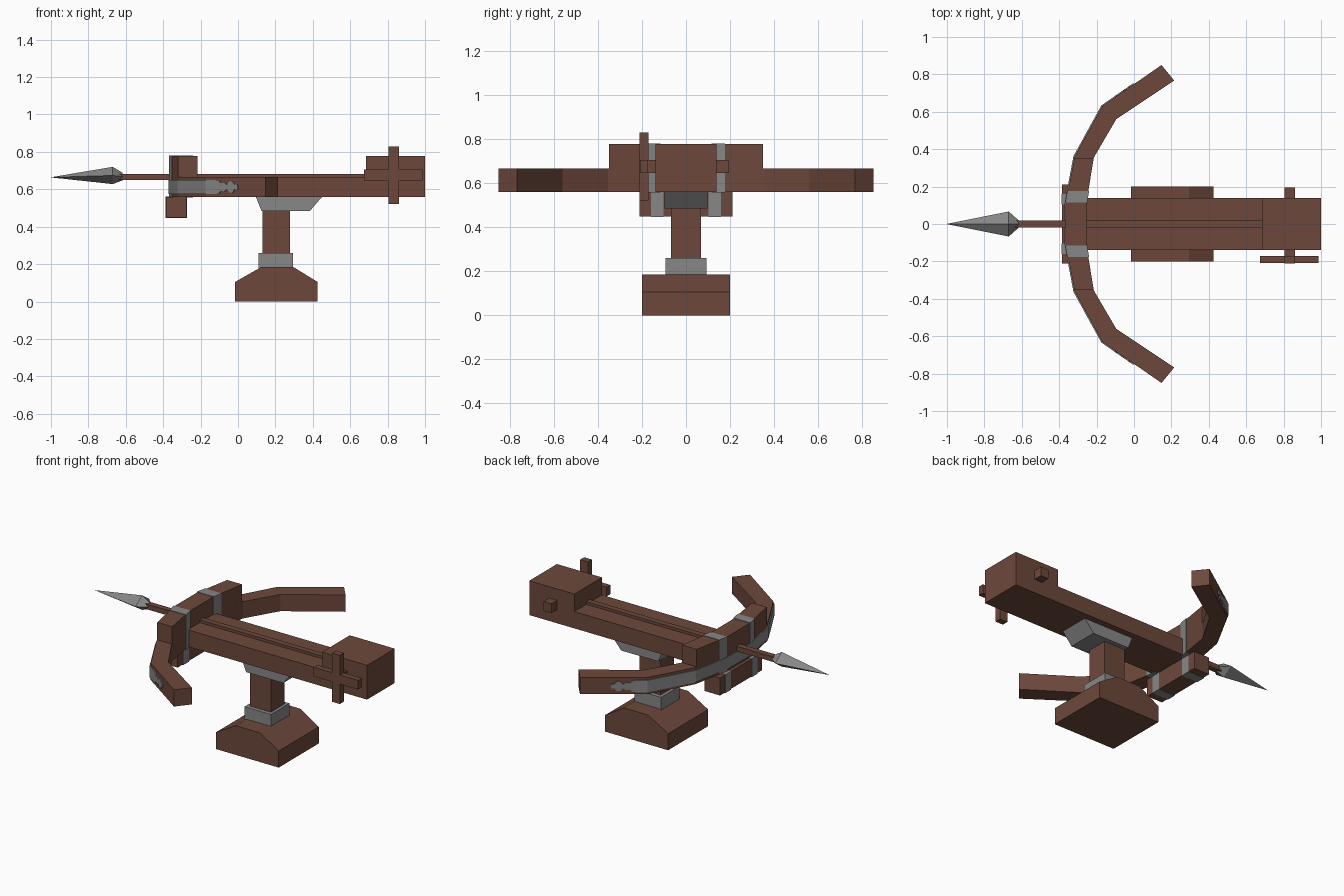
import bpy, bmesh
from mathutils import Vector

old = bpy.data.objects.get("Cube")
if old:
    bpy.data.objects.remove(old, do_unlink=True)


def material(name, rgb):
    m = bpy.data.materials.new(name)
    m.use_nodes = True
    col = (*rgb, 1)
    m.diffuse_color = col
    bsdf = m.node_tree.nodes["Principled BSDF"]
    bsdf.inputs["Base Color"].default_value = col
    bsdf.inputs["Roughness"].default_value = 0.8
    return m


WOOD = material("brown wood", (0.152, 0.064, 0.044))
METAL = material("grey metal", (0.242, 0.242, 0.242))


def loft(name, sections, mat):
    """Join a row of four-point sections into a closed solid."""
    bm = bmesh.new()
    rings = [[bm.verts.new(p) for p in s] for s in sections]
    for a, b in zip(rings, rings[1:]):
        for i in range(4):
            j = (i + 1) % 4
            bm.faces.new((a[i], a[j], b[j], b[i]))
    bm.faces.new(rings[0])
    bm.faces.new(rings[-1])
    bmesh.ops.remove_doubles(bm, verts=bm.verts, dist=1e-5)
    bmesh.ops.recalc_face_normals(bm, faces=bm.faces)
    me = bpy.data.meshes.new(name)
    bm.to_mesh(me)
    bm.free()
    me.materials.append(mat)
    ob = bpy.data.objects.new(name, me)
    bpy.context.collection.objects.link(ob)
    return ob


def rect(x0, x1, y0, y1, z):
    return [(x0, y0, z), (x1, y0, z), (x1, y1, z), (x0, y1, z)]


def box(name, x, y, z, mat):
    return loft(name, [rect(*x, *y, z[0]), rect(*x, *y, z[1])], mat)


def strip(name, outer, inner, z, mat):
    """Bent bar following two plan outlines, mirrored across y = 0."""
    def both(pts):
        return [(x, -y) for x, y in reversed(pts)] + list(pts)
    secs = [[(*o, z[0]), (*i, z[0]), (*i, z[1]), (*o, z[1])]
            for o, i in zip(both(outer), both(inner))]
    return loft(name, secs, mat)


# Stand
loft("base", [rect(-0.015, 0.425, -0.2, 0.2, 0), rect(-0.015, 0.425, -0.2, 0.2, 0.105),
              rect(0.125, 0.295, -0.2, 0.2, 0.185)], WOOD)
box("post_collar", (0.11, 0.295), (-0.093, 0.093), (0.18, 0.26), METAL)
box("post", (0.13, 0.277), (-0.068, 0.068), (0.2, 0.5), WOOD)
loft("stock_bracket", [rect(0.125, 0.385, -0.098, 0.098, 0.485),
                       rect(0.095, 0.45, -0.098, 0.098, 0.56)], METAL)

# Stock and rear block
box("stock", (-0.3, 0.69), (-0.138, 0.138), (0.56, 0.666), WOOD)
box("rear_block", (0.685, 1.0), (-0.138, 0.138), (0.56, 0.777), WOOD)

# Crank
box("crank_axle", (0.805, 0.86), (-0.18, 0.195), (0.647, 0.705), WOOD)
box("crank_upright", (0.805, 0.86), (-0.21, -0.17), (0.522, 0.83), WOOD)
box("crank_crossbar", (0.675, 0.987), (-0.208, -0.172), (0.647, 0.705), WOOD)

# Bow limbs with the thicker grip on top
OUTER = [(-0.365, 0.11), (-0.318, 0.36), (-0.17, 0.63), (0.147, 0.85)]
INNER = [(-0.255, 0.11), (-0.215, 0.355), (-0.095, 0.56), (0.215, 0.767)]
strip("bow_limbs", OUTER, INNER, (0.56, 0.666), WOOD)
strip("bow_grip", [OUTER[0], (-0.32, 0.35)], [INNER[0], (-0.216, 0.35)],
      (0.664, 0.777), WOOD)
box("lower_bar", (-0.385, -0.275), (-0.21, 0.21), (0.449, 0.56), WOOD)

# Metal band along the front of the bow
band_in = OUTER[:3] + [(-0.115, 0.668)]
shift = [(-0.006, 0.0005), (-0.006, 0.002), (-0.0045, 0.004), (-0.0034, 0.0049)]
band_out = [(x + a, y + b) for (x, y), (a, b) in zip(band_in, shift)]
strip("bow_band", band_out, band_in, (0.575, 0.65), METAL)

# Shaped tips of the band: distance in x and half height
TIP = [(-0.117, 0.037), (-0.1, 0.035), (-0.088, 0.02), (-0.07, 0.024), (-0.055, 0.011),
       (-0.045, 0.029), (-0.027, 0.031), (-0.017, 0.014), (0.0, 0.012)]
a, b = Vector(OUTER[2]), Vector(OUTER[3])
normal = Vector((a.y - b.y, b.x - a.x)).normalized()
for side, word in ((1, "back"), (-1, "front")):
    secs = []
    for x, h in TIP:
        p = a.lerp(b, (x - a.x) / (b.x - a.x))
        q = p + normal * 0.006
        secs.append([(p.x, side * p.y, 0.612 - h), (q.x, side * q.y, 0.612 - h),
                     (q.x, side * q.y, 0.612 + h), (p.x, side * p.y, 0.612 + h)])
    loft(f"band_tip_{word}", secs, METAL)

# Straps around the bow and the lower bar
for side, word in ((1, "back"), (-1, "front")):
    secs = []
    for y in (0.115, 0.177):
        t = (y - 0.11) / 0.25
        x0, x1 = -0.369 + 0.047 * t, -0.251 + 0.04 * t
        secs.append([(x0, side * y, 0.557), (x1, side * y, 0.557),
                     (x1, side * y, 0.78), (x0, side * y, 0.78)])
    loft(f"bow_strap_{word}", secs, METAL)
    box(f"lower_strap_{word}", (-0.388, -0.272), sorted((side * 0.103, side * 0.16)),
        (0.446, 0.562), METAL)

# Bolt lying on the stock
box("bolt_shaft", (-0.64, 0.69), (-0.018, 0.018), (0.651, 0.683), WOOD)


def diamond(x, w, h, z):
    return [(x, -w, z), (x, 0, z - h), (x, w, z), (x, 0, z + h)]


loft("bolt_head", [diamond(-1.0, 0.0005, 0.0005, 0.664), diamond(-0.67, 0.067, 0.046, 0.674),
                   diamond(-0.617, 0.02, 0.02, 0.668)], METAL)
